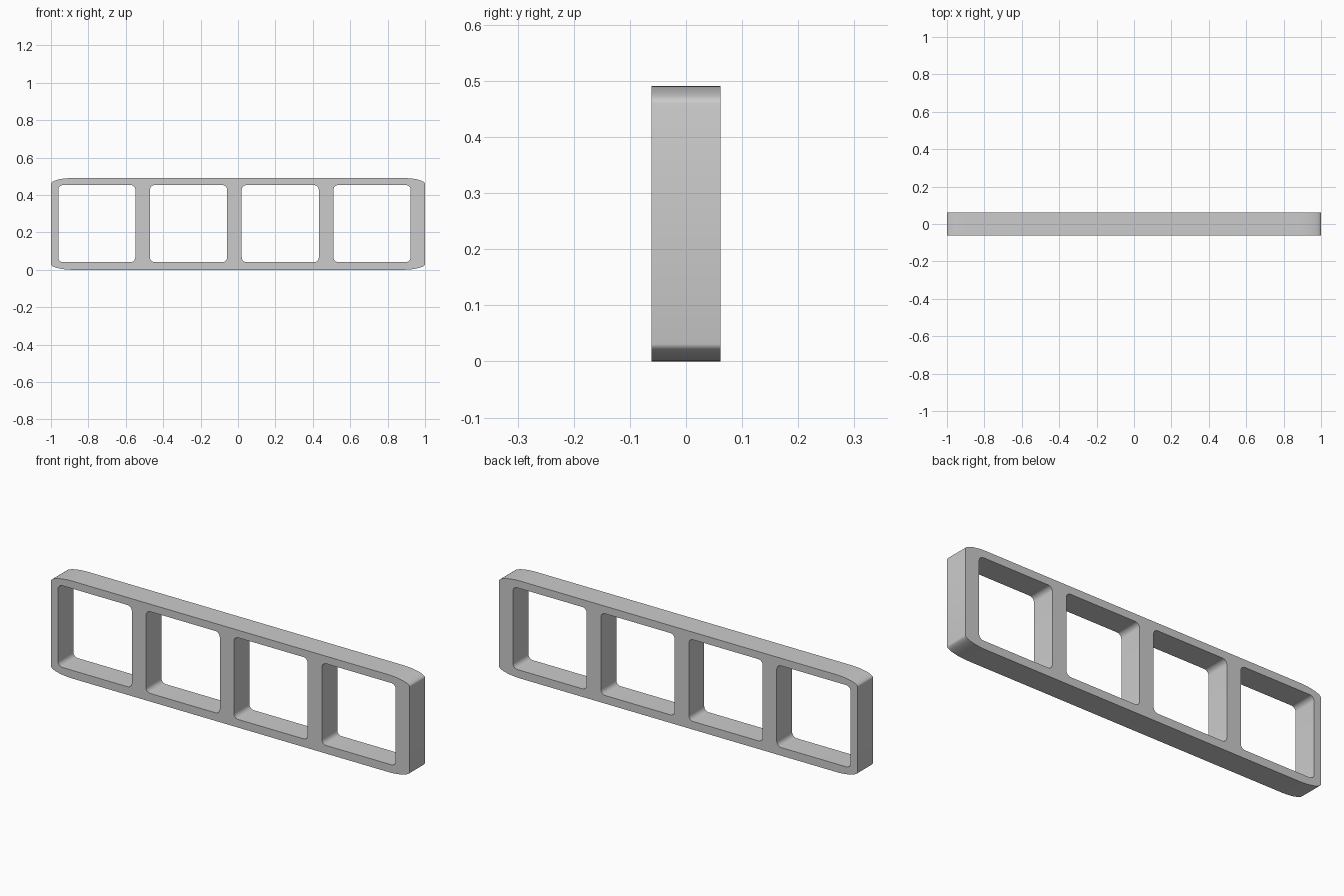
import bpy, bmesh
from math import sin, cos, pi, radians

if "Cube" in bpy.data.objects:
    bpy.data.objects.remove(bpy.data.objects["Cube"])

HALF_DEPTH = 0.0615
HEIGHT = 0.491
HOLE = 0.412
PITCH = 0.4905


def rounded_rect(x0, x1, z0, z1, rx, rz, steps):
    """Outline of a rectangle with elliptical corners, anticlockwise."""
    corners = [(x1 - rx, z1 - rz), (x0 + rx, z1 - rz),
               (x0 + rx, z0 + rz), (x1 - rx, z0 + rz)]
    points = []
    for q, (cx, cz) in enumerate(corners):
        for i in range(steps + 1):
            a = (q + i / steps) * pi / 2
            points.append((cx + rx * cos(a), cz + rz * sin(a)))
    return points


def add_loop(bm, points):
    verts = [bm.verts.new((x, -HALF_DEPTH, z)) for x, z in points]
    return [bm.edges.new((verts[i - 1], verts[i])) for i in range(len(verts))]


bm = bmesh.new()

# Outer outline with stretched corners
edges = add_loop(bm, rounded_rect(-1, 1, 0, HEIGHT, 0.124, 0.031, 12))

# Four square openings, set slightly to the left
for i in range(4):
    x = -0.961 + i * PITCH
    edges += add_loop(bm, rounded_rect(x, x + HOLE, 0.041, 0.041 + HOLE, 0.025, 0.025, 8))

# Fill the front face around the openings and extrude it to the back
bmesh.ops.triangle_fill(bm, edges=edges, use_beauty=True, normal=(0, -1, 0))
result = bmesh.ops.extrude_face_region(bm, geom=bm.faces[:], use_keep_orig=True)
moved = [g for g in result["geom"] if isinstance(g, bmesh.types.BMVert)]
bmesh.ops.translate(bm, verts=moved, vec=(0, 2 * HALF_DEPTH, 0))
bmesh.ops.recalc_face_normals(bm, faces=bm.faces[:])

mesh = bpy.data.meshes.new("four_gang_frame")
bm.to_mesh(mesh)
bm.free()
frame = bpy.data.objects.new("four_gang_frame", mesh)
bpy.context.collection.objects.link(frame)

# Smooth corners, sharp rims
bpy.context.view_layer.objects.active = frame
frame.select_set(True)
bpy.ops.object.shade_smooth_by_angle(angle=radians(35))
